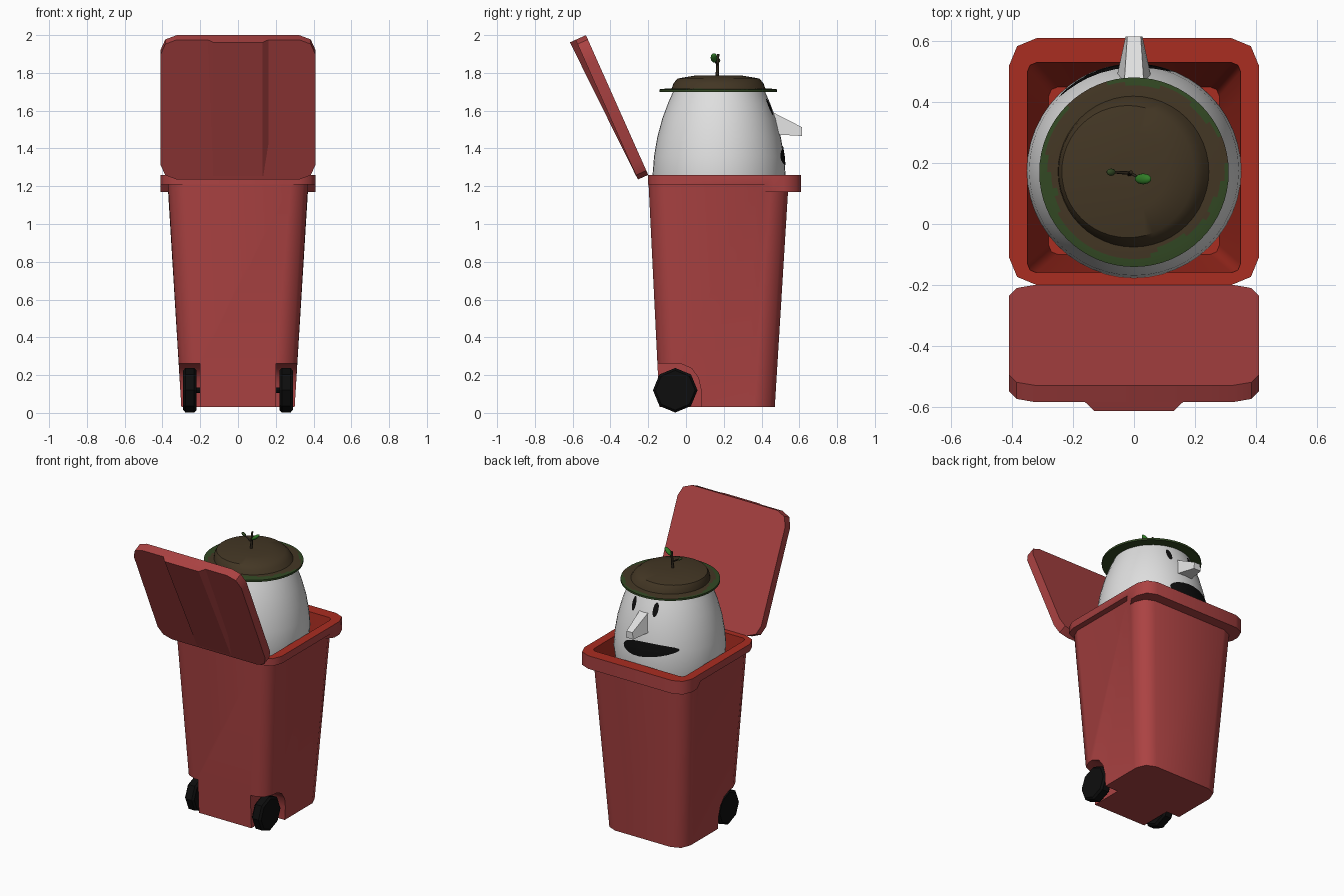
import bpy, bmesh, math
from mathutils import Vector, Matrix

if "Cube" in bpy.data.objects:
    bpy.data.objects.remove(bpy.data.objects["Cube"])


def mat(name, r, g, b):
    m = bpy.data.materials.new(name)
    m.diffuse_color = (r, g, b, 1)
    m.use_nodes = True
    m.node_tree.nodes["Principled BSDF"].inputs["Base Color"].default_value = m.diffuse_color
    return m


RED = mat("bin red", 0.41, 0.055, 0.055)
RIM = mat("rim red", 0.40, 0.026, 0.015)
WHITE = mat("off white", 0.74, 0.74, 0.74)
BLACK = mat("black", 0.004, 0.004, 0.004)
BROWN = mat("earth brown", 0.057, 0.038, 0.018)
MOSS = mat("moss green", 0.032, 0.065, 0.017)
LEAF = mat("leaf green", 0.03, 0.20, 0.02)
TWIG = mat("twig brown", 0.025, 0.018, 0.010)


def finish(bm, name, mats, smooth=None, fix=True):
    if fix:
        bmesh.ops.recalc_face_normals(bm, faces=bm.faces)
    me = bpy.data.meshes.new(name)
    bm.to_mesh(me)
    bm.free()
    ob = bpy.data.objects.new(name, me)
    bpy.context.collection.objects.link(ob)
    for m in mats:
        me.materials.append(m)
    if smooth:
        shade(ob, smooth)
    return ob


def shade(ob, angle):
    bpy.ops.object.select_all(action='DESELECT')
    ob.select_set(True)
    bpy.context.view_layer.objects.active = ob
    bpy.ops.object.shade_smooth_by_angle(angle=math.radians(angle))


def loft(bm, rings, cap=True):
    """Skin closed rings of equal length; returns one face list per band."""
    vs = [[bm.verts.new(p) for p in r] for r in rings]
    n = len(vs[0])
    bands = [[bm.faces.new((a[i], a[(i + 1) % n], b[(i + 1) % n], b[i])) for i in range(n)]
             for a, b in zip(vs, vs[1:])]
    if cap:
        bands.append([bm.faces.new(vs[0]), bm.faces.new(vs[-1])])
    return bands


def rounded(hx, y0, y1, r, z, drop=0.0):
    """Rounded rectangle ring with extra side points where the front lip drops."""
    def corner(cx, cy, a0):
        return [(cx + r * math.cos(a0 + k * math.pi / 4),
                 cy + r * math.sin(a0 + k * math.pi / 4)) for k in range(3)]
    q = math.pi / 2
    ya, yb = y0 + 0.77 * (y1 - y0), y0 + 0.82 * (y1 - y0)
    pts = (corner(hx - r, y1 - r, 0) + corner(-hx + r, y1 - r, q) + [(-hx, yb), (-hx, ya)]
           + corner(-hx + r, y0 + r, 2 * q) + corner(hx - r, y0 + r, 3 * q) + [(hx, ya), (hx, yb)])
    return [(x, y, z - (drop if y > yb - 0.001 else 0)) for x, y in pts]


def circle(r, z, cx=0, cy=0.175, n=48):
    return [(cx + r * math.cos(2 * math.pi * i / n), cy + r * math.sin(2 * math.pi * i / n), z)
            for i in range(n)]


# Bin: tapered hollow tub with rim and front lip
bm = bmesh.new()
bands = loft(bm, [rounded(0.30, -0.14, 0.47, 0.09, 0.03),
                  rounded(0.37, -0.198, 0.54, 0.09, 1.21, 0.04),
                  rounded(0.41, -0.20, 0.61, 0.09, 1.21, 0.04),
                  rounded(0.41, -0.20, 0.61, 0.09, 1.26),
                  rounded(0.35, -0.16, 0.53, 0.03, 1.26),
                  rounded(0.28, -0.10, 0.45, 0.03, 0.32)])
for f in bands[3] + bands[4] + bands[5][1:]:
    f.material_index = 1
bin_body = finish(bm, "bin_body", [RED, RIM])

# Wheel wells cut from the rear bottom corners
arch = [(-0.4, -0.1), (0.08, -0.1), (0.08, 0.12), (0.066, 0.185), (0.03, 0.235),
        (-0.03, 0.262), (-0.4, 0.262)]
for s in (-1, 1):
    bm = bmesh.new()
    loft(bm, [[(s * x, y, z) for y, z in arch] for x in (0.2, 0.6)])
    cutter = finish(bm, "well_cutter", [RED])
    cutter.hide_render = True
    bpy.context.view_layer.objects.active = bin_body
    mod = bin_body.modifiers.new("well", 'BOOLEAN')
    mod.operation, mod.solver, mod.object = 'DIFFERENCE', 'EXACT', cutter
    bpy.ops.object.modifier_apply(modifier=mod.name)
    bpy.data.objects.remove(cutter)
shade(bin_body, 50)

# Wheels and axle
def rod(name, x, r, depth, n, bevel=0):
    bm = bmesh.new()
    bmesh.ops.create_cone(bm, cap_ends=True, segments=n, radius1=r, radius2=r, depth=depth,
                          matrix=Matrix.Translation((x, -0.057, 0.12)) @ Matrix.Rotation(math.pi / 2, 4, 'Y'))
    if bevel:
        caps = [e for e in bm.edges if abs(e.verts[0].co.x - e.verts[1].co.x) < 1e-4]
        bmesh.ops.bevel(bm, geom=caps, offset=bevel, segments=1, affect='EDGES')
    return finish(bm, name, [BLACK])


rod("left_wheel", -0.255, 0.118, 0.07, 8, 0.012)
rod("right_wheel", 0.255, 0.118, 0.07, 8, 0.012)
rod("axle", 0, 0.015, 0.5, 8)

# Open lid: rounded slab leaning back, with a tapered raised handle
along = Vector((0, -0.407, 0.913))
out = Vector((0, -0.913, -0.407))
hinge = Vector((0, -0.20, 1.26))


def on_lid(x, u, t):
    return Vector((x, 0, 0)) + hinge + along * u + out * t


bm = bmesh.new()
loft(bm, [[on_lid(x, u, t) for x, u, _ in rounded(0.41, 0, 0.81, 0.085, 0)] for t in (0, 0.06)])
finish(bm, "lid", [RED], 30)
bm = bmesh.new()
loft(bm, [[on_lid(-0.17, u, 0.05), on_lid(0.17, u, 0.05), on_lid(0.13, u, t), on_lid(-0.13, u, t)]
          for u, t in ((0.02, 0.061), (0.81, 0.093))])
finish(bm, "lid_handle", [RED])

# Egg-shaped figure
EGG = [(0.12, 0.86), (0.22, 0.91), (0.29, 1.0), (0.335, 1.13), (0.352, 1.26), (0.344, 1.36),
       (0.327, 1.46), (0.30, 1.56), (0.27, 1.64), (0.235, 1.72)]
bm = bmesh.new()
loft(bm, [circle(r, z) for r, z in EGG])
finish(bm, "egg_body", [WHITE], 40)


def egg_radius(z):
    for (r0, z0), (r1, z1) in zip(EGG, EGG[1:]):
        if z0 <= z <= z1:
            return r0 + (r1 - r0) * (z - z0) / (z1 - z0)


# Painted face features wrapped onto the egg
def patch(name, cx, cz, rx, rz, skew=0.0):
    def at(k, a):
        x = cx + k * rx * math.cos(a)
        z = cz + k * rz * math.sin(a) * (1 + skew * math.cos(a)) - skew * 0.04 * k * math.cos(a)
        return (x, 0.175 + math.sqrt((egg_radius(z) + 0.004) ** 2 - x * x), z)
    bm = bmesh.new()
    loft(bm, [[at(k, -2 * math.pi * i / 24) for i in range(24)]
              for k in (1, 0.8, 0.6, 0.4, 0.2, 0.02)], cap=False)
    bm.faces.new([v for v in bm.verts][-24:])
    bm.normal_update()
    for f in bm.faces:
        if f.normal.y < 0:
            f.normal_flip()
    finish(bm, name, [BLACK], fix=False)


patch("mouth", -0.06, 1.365, 0.185, 0.048, 0.3)
patch("left_eye", -0.08, 1.62, 0.017, 0.043)
patch("right_eye", 0.085, 1.62, 0.017, 0.043)

# Long nose
bm = bmesh.new()
loft(bm, [[(-a, y, z0), (a, y, z0), (b, y, z1), (-b, y, z1)]
          for a, b, y, z0, z1 in ((0.07, 0.035, 0.42, 1.477, 1.612), (0.028, 0.022, 0.615, 1.466, 1.512))])
finish(bm, "nose", [WHITE])

# Hat brim, mossy towards its edge
bm = bmesh.new()
loft(bm, [circle(r, z, 0, 0.17, 64) for r, z in
          ((0.20, 1.70), (0.311, 1.70), (0.311, 1.713), (0.298, 1.715), (0.285, 1.716),
           (0.272, 1.717), (0.258, 1.718), (0.2, 1.72))])
bm.normal_update()
for f in bm.faces:
    c = f.calc_center_median()
    a, r = math.atan2(c.y - 0.17, c.x), math.hypot(c.x, c.y - 0.17)
    edge = 0.287 + 0.012 * math.sin(3 * a + 1) + 0.008 * math.sin(7 * a) + 0.012 * math.sin(a)
    f.material_index = 1 if c.z < 1.712 or r > edge else 0
finish(bm, "hat_brim", [BROWN, MOSS], 40)

# Hat crown
bm = bmesh.new()
loft(bm, [circle(r, z, cx, 0.172) for r, z, cx in
          ((0.25, 1.712, 0), (0.238, 1.745, -0.01), (0.217, 1.77, -0.02), (0.13, 1.785, -0.02),
           (0.04, 1.787, -0.02))])
finish(bm, "hat_crown", [BROWN], 35)

# Sprout: stem, side twig and leaves
def stick(name, p, q, r):
    p, q = Vector(p), Vector(q)
    rot = (q - p).to_track_quat('Z', 'Y').to_matrix().to_4x4()
    bm = bmesh.new()
    bmesh.ops.create_cone(bm, cap_ends=True, segments=8, radius1=r, radius2=r * 0.7,
                          depth=(q - p).length, matrix=Matrix.Translation((p + q) / 2) @ rot)
    finish(bm, name, [TWIG], 50)


def leaf(name, pos, size, tilt, m):
    bm = bmesh.new()
    bmesh.ops.create_uvsphere(bm, u_segments=10, v_segments=6, radius=1,
                              matrix=Matrix.Translation(pos) @ Matrix.Rotation(tilt, 4, 'Y')
                              @ Matrix.Diagonal((*size, 1)))
    finish(bm, name, [m], 60)


stick("stem", (-0.015, 0.165, 1.78), (-0.01, 0.17, 1.90), 0.009)
stick("side_twig", (-0.015, 0.167, 1.83), (-0.065, 0.17, 1.86), 0.006)
stick("leaf_twig", (-0.012, 0.167, 1.84), (0.02, 0.15, 1.868), 0.005)
leaf("large_leaf", (0.03, 0.148, 1.88), (0.036, 0.018, 0.012), -0.7, LEAF)
leaf("small_leaf", (-0.075, 0.17, 1.865), (0.018, 0.012, 0.008), 0.6, MOSS)
